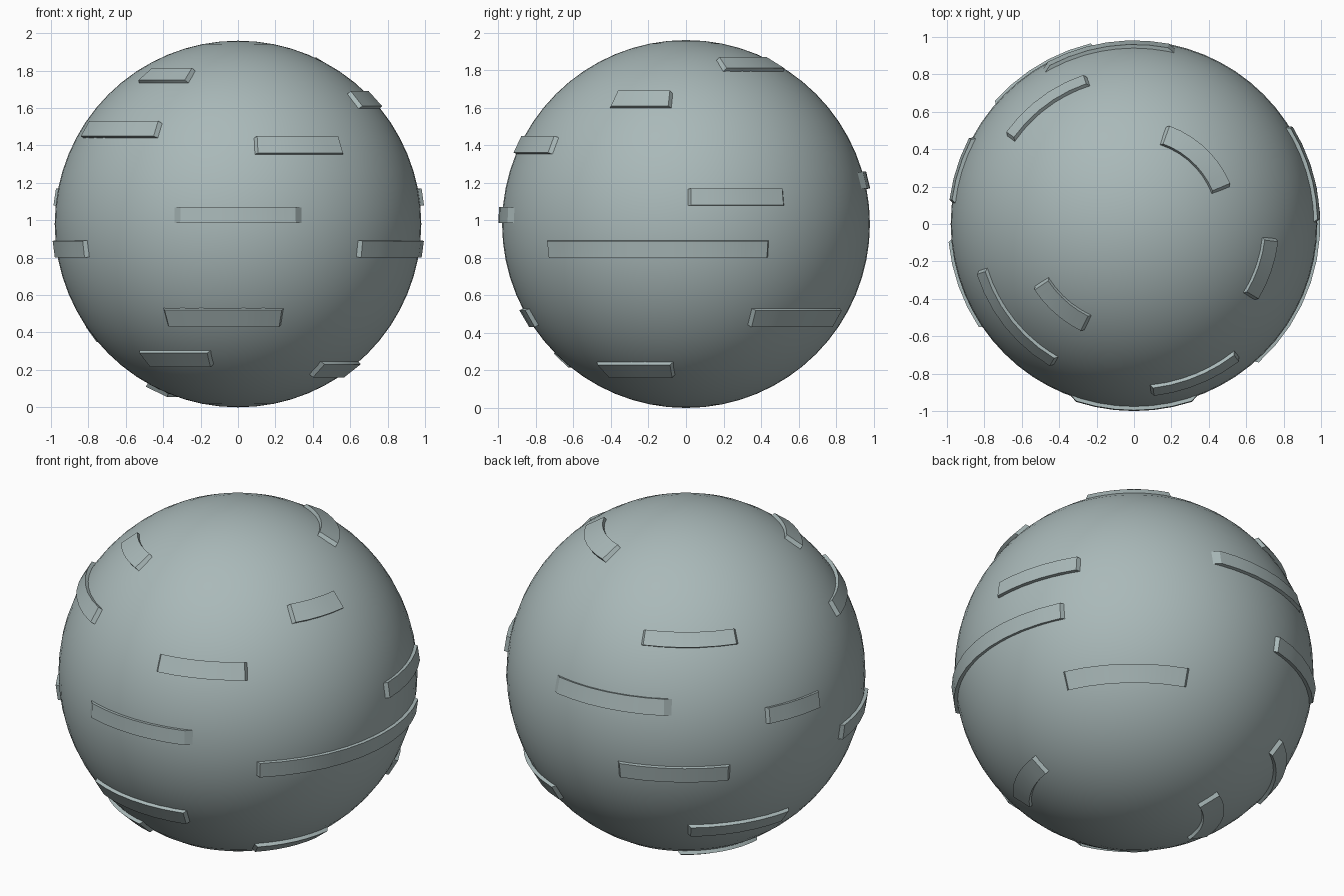
import bpy
import bmesh
from math import radians, degrees, sin, cos, asin, ceil

old = bpy.data.objects.get("Cube")
if old:
    bpy.data.objects.remove(old, do_unlink=True)

RADIUS = 0.98
OUTER = 1.0

mat = bpy.data.materials.new("grey_green")
mat.use_nodes = True
colour = (0.40, 0.485, 0.485, 1)
mat.diffuse_color = colour
mat.node_tree.nodes["Principled BSDF"].inputs["Base Color"].default_value = colour


def finish(bm, name):
    bmesh.ops.recalc_face_normals(bm, faces=bm.faces)
    mesh = bpy.data.meshes.new(name)
    bm.to_mesh(mesh)
    bm.free()
    mesh.materials.append(mat)
    obj = bpy.data.objects.new(name, mesh)
    bpy.context.collection.objects.link(obj)
    obj.location.z = RADIUS
    bpy.ops.object.select_all(action='DESELECT')
    obj.select_set(True)
    bpy.context.view_layer.objects.active = obj
    bpy.ops.object.shade_smooth_by_angle(angle=radians(30))
    return obj


def raised_strip(name, low, high, start, end, taper=1.5):
    """Raised bar along a latitude, with sloped ends; angles in degrees."""
    lats = [asin((z - RADIUS) / OUTER) for z in (low, high)]
    steps = ceil((end - start) / 8)
    bm = bmesh.new()
    rings = []
    for i in range(steps + 1):
        t = i / steps
        slope = taper / cos(sum(lats) / 2)
        base_az = start + (end - start) * t
        top_az = start + slope + (end - start - 2 * slope) * t
        ring = []
        for r, az, lat in ((RADIUS - 0.015, base_az, lats[0]), (OUTER, top_az, lats[0]),
                           (OUTER, top_az, lats[1]), (RADIUS - 0.015, base_az, lats[1])):
            a = radians(az)
            ring.append(bm.verts.new((r * cos(lat) * cos(a), r * cos(lat) * sin(a), r * sin(lat))))
        rings.append(ring)
    for a, b in zip(rings, rings[1:]):
        for k in range(4):
            n = (k + 1) % 4
            bm.faces.new((a[k], a[n], b[n], b[k]))
    bm.faces.new(rings[0])
    bm.faces.new(rings[-1])
    finish(bm, name)


# Main ball
ball = bmesh.new()
bmesh.ops.create_uvsphere(ball, u_segments=64, v_segments=32, radius=RADIUS)
finish(ball, "ball")

# Raised strips: name, bottom, top, start and end direction
strips = [
    ("upper_left_back", 1.81, 1.87, 20, 73),
    ("upper_right_front", 1.75, 1.815, 211, 246),
    ("upper_left", 1.61, 1.69, -33, -5),
    ("upper_right_back", 1.52, 1.59, 107, 146),
    ("upper_front_right", 1.45, 1.53, 196, 241),
    ("upper_front_left", 1.36, 1.45, -85, -51),
    ("middle_left", 1.08, 1.17, 0, 33),
    ("middle_right", 1.08, 1.17, 151, 174),
    ("long_left", 0.80, 0.89, -49.5, 27.5),
    ("middle_right_front", 0.80, 0.89, 184, 215),
    ("middle_right_back", 0.77, 0.86, 102, 140),
    ("lower_left_back", 0.43, 0.52, 23, 71),
    ("lower_front", 0.43, 0.52, -118, -73),
    ("lower_right_back", 0.35, 0.43, 125, 169),
    ("lower_front_right", 0.215, 0.29, 221, 259),
    ("lower_left_front", 0.16, 0.23, -48, -5),
    ("bottom_right_back", 0.055, 0.11, 118, 180),
]
for name, low, high, start, end in strips:
    raised_strip(name + "_strip", low, high, start, end)

# Strips whose ends blend gently into the ball
raised_strip("middle_front_strip", 0.985, 1.07, -112, -68, 4)
raised_strip("middle_back_strip", 1.17, 1.26, 75, 122, 4)
